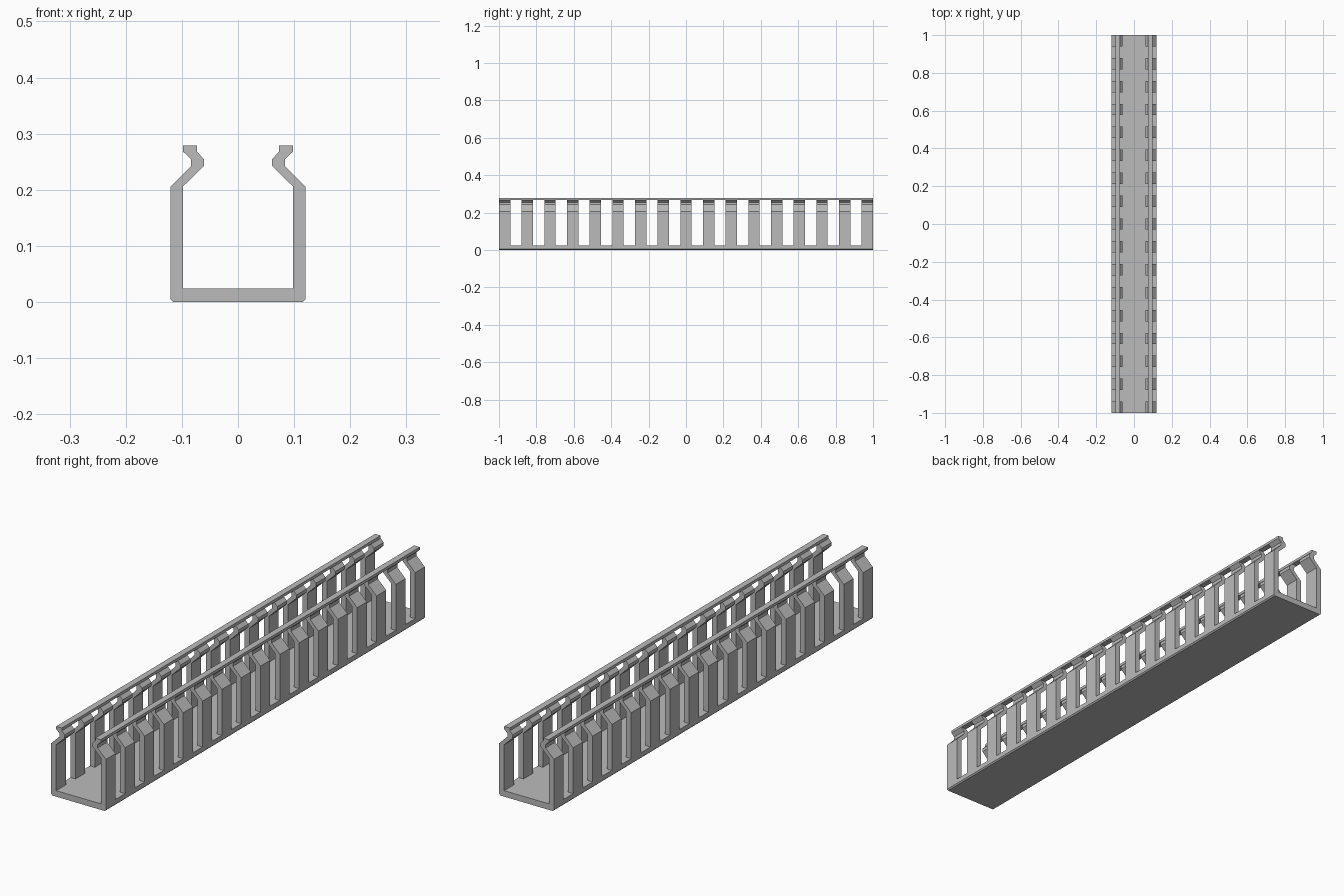
import bpy
import bmesh

LENGTH = 2.0
TEETH = 17
CELL = LENGTH / (2 * TEETH - 1)   # teeth and slots share one width
FLOOR, LIP = 0.024, 0.268         # slots run between these heights

if "Cube" in bpy.data.objects:
    bpy.data.objects.remove(bpy.data.objects["Cube"])

grey = bpy.data.materials.new("grey plastic")
grey.use_nodes = True
grey.diffuse_color = (0.5, 0.5, 0.5, 1)
grey.node_tree.nodes["Principled BSDF"].inputs["Base Color"].default_value = (0.5, 0.5, 0.5, 1)


def add_prism(bm, outline, y0, y1):
    """Extrude an (x, z) outline along y."""
    face = bm.faces.new([bm.verts.new((x, y0, z)) for x, z in outline])
    result = bmesh.ops.extrude_face_region(bm, geom=[face])
    verts = [v for v in result["geom"] if isinstance(v, bmesh.types.BMVert)]
    bmesh.ops.translate(bm, verts=verts, vec=(0, y1 - y0, 0))


def make_object(name, bm):
    bmesh.ops.recalc_face_normals(bm, faces=bm.faces)
    mesh = bpy.data.meshes.new(name)
    bm.to_mesh(mesh)
    bm.free()
    mesh.materials.append(grey)
    obj = bpy.data.objects.new(name, mesh)
    bpy.context.collection.objects.link(obj)
    return obj


# Trough section: outer side going up, then inner side going down
half = [(0.115, 0), (0.12, 0.005), (0.12, 0.206), (0.084, 0.242),
        (0.084, 0.255), (0.098, LIP), (0.098, 0.279), (0.0735, 0.279),
        (0.0735, LIP), (0.061, 0.255), (0.061, 0.242), (0.098, 0.206),
        (0.098, FLOOR)]
bm = bmesh.new()
add_prism(bm, half + [(-x, z) for x, z in reversed(half)], -LENGTH / 2, LENGTH / 2)
duct = make_object("slotted_duct", bm)

# Slots through both walls, leaving the top lips continuous
bm = bmesh.new()
for i in range(TEETH - 1):
    y = -LENGTH / 2 + (2 * i + 1) * CELL
    for side in (-1, 1):
        box = [(0.04, FLOOR), (0.15, FLOOR), (0.15, LIP), (0.04, LIP)]
        add_prism(bm, [(side * x, z) for x, z in box], y, y + CELL)
cutter = make_object("slot_cutter", bm)
cutter.hide_render = True

cut = duct.modifiers.new("slots", "BOOLEAN")
cut.operation = "DIFFERENCE"
cut.solver = "EXACT"
cut.object = cutter
bpy.context.view_layer.objects.active = duct
bpy.ops.object.modifier_apply(modifier=cut.name)
bpy.data.objects.remove(cutter)
